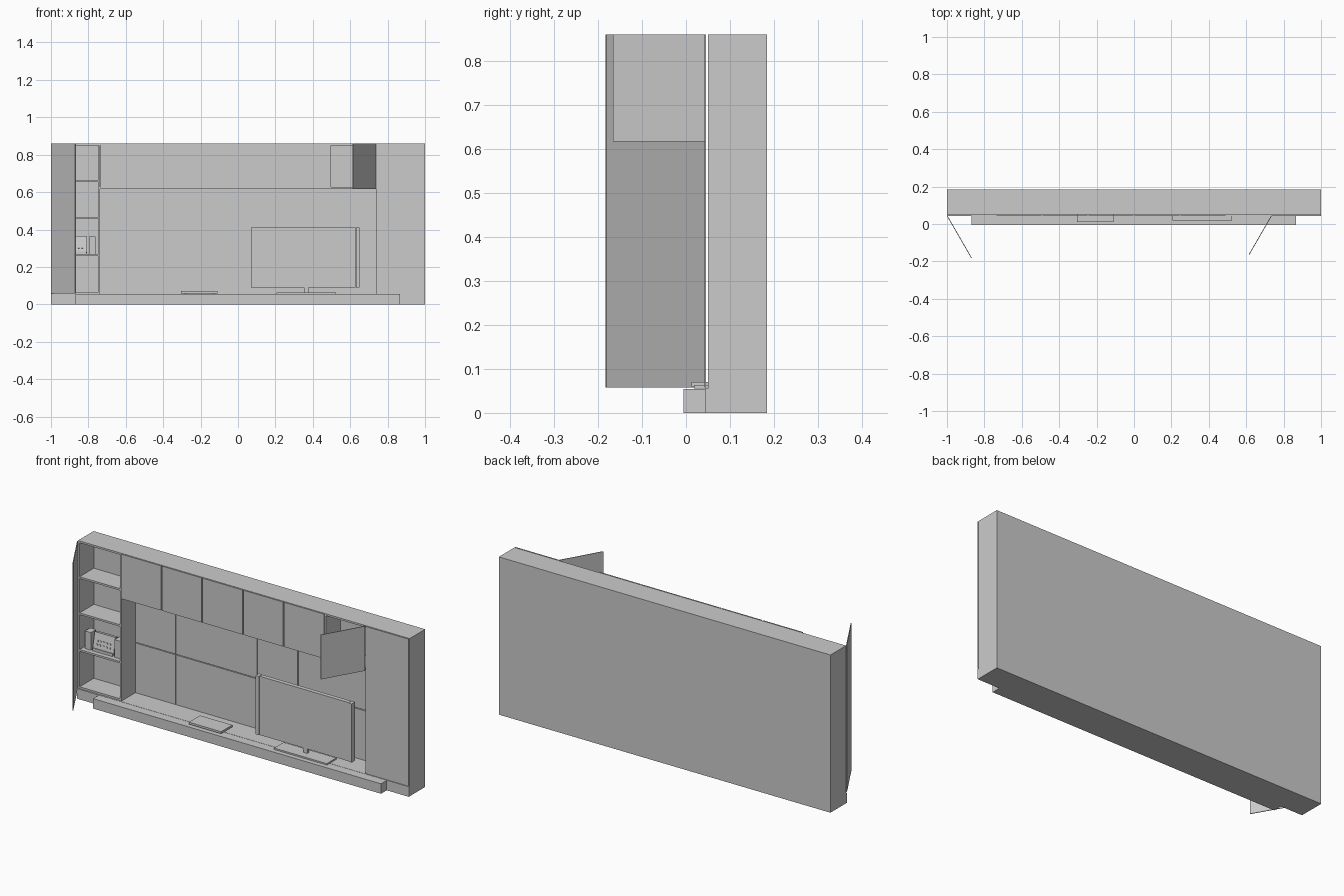
import bpy
import bmesh
import math
from mathutils import Matrix, Vector

if "Cube" in bpy.data.objects:
    bpy.data.objects.remove(bpy.data.objects["Cube"], do_unlink=True)

grey = bpy.data.materials.new("light_grey")
grey.use_nodes = True
grey.diffuse_color = (0.6, 0.6, 0.6, 1)
grey.node_tree.nodes["Principled BSDF"].inputs["Base Color"].default_value = (0.6, 0.6, 0.6, 1)


def box(name, x, y, z, pivot=None, turn=0, axis='Z'):
    """Box from (min, max) ranges, optionally turned about a pivot."""
    lo, hi = Vector((x[0], y[0], z[0])), Vector((x[1], y[1], z[1]))
    origin = Vector(pivot) if pivot else (lo + hi) / 2
    size = hi - lo
    bm = bmesh.new()
    bmesh.ops.create_cube(bm, size=1)
    bmesh.ops.transform(bm, verts=bm.verts,
                        matrix=Matrix.Translation((lo + hi) / 2 - origin)
                        @ Matrix.Diagonal((*size, 1)))
    mesh = bpy.data.meshes.new(name)
    bm.to_mesh(mesh)
    bm.free()
    mesh.materials.append(grey)
    obj = bpy.data.objects.new(name, mesh)
    bpy.context.collection.objects.link(obj)
    obj.location = origin
    obj.rotation_euler['XYZ'.index(axis)] = math.radians(turn)
    return obj


TOP, BASE, LOFT = 0.86, 0.055, 0.617
FRONT, BACK, INNER = 0.05, 0.184, 0.172
TALL = 0.737                 # inner edge of the tall cabinets
BAY = TALL / 3               # width of one upper cabinet
T = 0.01                     # board thickness
DOOR = (0.042, 0.046)
depth = (FRONT, INNER)

# Carcass
box("back_board", (-1, 1), (INNER, BACK), (BASE, TOP))
box("top_board", (-1, 1), depth, (TOP - T, TOP))
box("base", (-1, 1), (0.043, BACK), (0, BASE))
box("plinth", (-0.87, 0.867), (-0.006, 0.043), (0, BASE - 0.001))
box("upper_floor", (-TALL, TALL), depth, (LOFT, LOFT + T))

# Tall cabinets on both sides, with shelves
for side, label in ((-1, "right"), (1, "left")):
    def span(a, b):
        return tuple(sorted((side * a, side * b)))
    box(label + "_outer_side", span(1 - T, 1), depth, (BASE, TOP - T))
    box(label + "_inner_side", span(TALL, TALL + T), depth, (BASE, TOP - T))
    for z in (0.06, 0.263, 0.463, 0.66):
        box(label + "_shelf", span(TALL + T, 1 - T), depth, (z - 0.005, z + 0.005))

# Upper cabinet dividers and closed doors
for i in range(6):
    x = -TALL + i * BAY
    if i:
        box("upper_divider", (x - T / 2, x + T / 2), depth, (LOFT + T, TOP - T))
    if i < 5:
        box("upper_door", (x + 0.003, x + BAY - 0.003), DOOR, (LOFT, TOP))
box("left_tall_door", (TALL + 0.002, 1), DOOR, (0.058, TOP))

# Open doors, swung about their hinges
box("open_upper_door", (TALL - BAY + 0.003, TALL - 0.002), DOOR, (LOFT, TOP),
    pivot=(TALL - 0.002, 0.044, LOFT), turn=60)
box("open_tall_door", (-0.999, -TALL - 0.001), DOOR, (0.058, TOP),
    pivot=(-0.999, 0.044, BASE), turn=-60)

# Niche back panels in two rows with fine seams
MID, GAP = 0.33, 0.002
rows = (((-3, -2, 0, 3), BASE, MID), ((-3, -2, 0, 1, 3), MID, LOFT))
for cuts, z0, z1 in rows:
    for a, b in zip(cuts, cuts[1:]):
        box("niche_panel", (a * BAY + GAP, b * BAY - GAP), (INNER - 0.006, INNER),
            (z0 + GAP, z1 - GAP))

# Television with side speakers, neck and foot
box("tv_screen", (0.092, 0.628), (0.055, 0.078), (0.09, 0.41))
for x in (0.07, 0.63):
    box("tv_side_speaker", (x, x + 0.02), (0.051, 0.08), (0.09, 0.41))
box("tv_neck", (0.352, 0.376), (0.06, 0.075), (0.06, 0.1))
box("tv_foot", (0.205, 0.523), (0.018, 0.1), (BASE, 0.063))

# Disc player
box("player_body", (-0.305, -0.11), (0.012, 0.108), (0.059, 0.07))
for x in (-0.29, -0.14):
    for y in (0.025, 0.085):
        box("player_foot", (x, x + 0.015), (y, y + 0.012), (BASE, 0.06))

# Small stereo on the shelf
SHELF = 0.268
for x in (-0.975, -0.797):
    box("stereo_speaker", (x, x + 0.035), (0.075, 0.12), (SHELF, 0.364))
box("stereo_stand", (-0.93, -0.81), (0.075, 0.13), (SHELF, 0.283))
pivot = (-0.87, 0.08, 0.283)
box("stereo_body", (-0.932, -0.806), (0.08, 0.105), (0.28, 0.366),
    pivot=pivot, turn=-12, axis='X')
for i in range(5):
    for z in (0.3, 0.32):
        x = -0.912 + i * 0.019
        box("stereo_button", (x, x + 0.008), (0.077, 0.081), (z, z + 0.008),
            pivot=pivot, turn=-12, axis='X')
